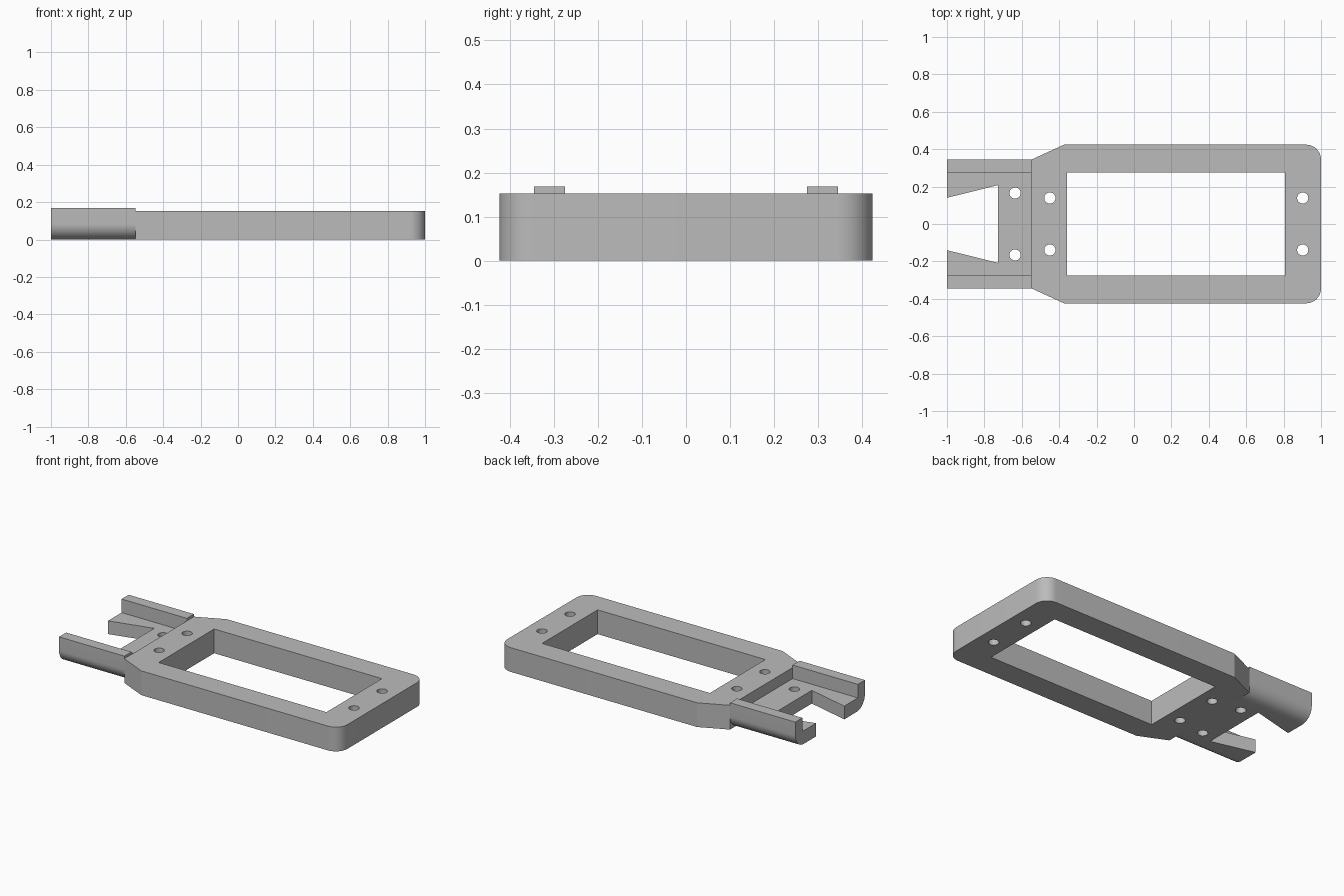
import bpy, bmesh, math
from mathutils import Vector

if "Cube" in bpy.data.objects:
    bpy.data.objects.remove(bpy.data.objects["Cube"])

HEIGHT = 0.152       # frame thickness
RAIL_TOP = 0.168     # top of the side rails
FLOOR = 0.083        # thickness of the recessed tray floor
JOIN = -0.547        # where tray meets frame

grey = bpy.data.materials.new("plain grey")
grey.diffuse_color = (0.5, 0.5, 0.5, 1)
grey.use_nodes = True
grey.node_tree.nodes["Principled BSDF"].inputs["Base Color"].default_value = grey.diffuse_color


def prism(name, points, offset):
    """Extrude a closed loop of 3D points along an offset."""
    bm = bmesh.new()
    face = bm.faces.new([bm.verts.new(p) for p in points])
    ext = bmesh.ops.extrude_face_region(bm, geom=[face])
    moved = [v for v in ext["geom"] if isinstance(v, bmesh.types.BMVert)]
    bmesh.ops.translate(bm, verts=moved, vec=Vector(offset))
    bmesh.ops.recalc_face_normals(bm, faces=bm.faces[:])
    mesh = bpy.data.meshes.new(name)
    bm.to_mesh(mesh)
    bm.free()
    mesh.materials.append(grey)
    ob = bpy.data.objects.new(name, mesh)
    bpy.context.collection.objects.link(ob)
    return ob


def arc(cx, cy, r, a0, a1, steps=12):
    angles = [math.radians(a0 + (a1 - a0) * i / steps) for i in range(steps + 1)]
    return [(cx + r * math.cos(a), cy + r * math.sin(a)) for a in angles]


def mirrored(half):
    """Close a half outline by reflecting its second coordinate."""
    return half, [(a, -b) for a, b in reversed(half)]


def cutter(points):
    return prism("cutter", [(x, y, -0.1) for x, y in points], (0, 0, 0.4))


def hole(x, y):
    return cutter(arc(x, y, 0.03, 0, 345, 23))


def carve(ob, cutters):
    """Subtract every cutter, bake the result and remove the helpers."""
    for c in cutters:
        c.hide_render = True
        mod = ob.modifiers.new("cut", "BOOLEAN")
        mod.operation = "DIFFERENCE"
        mod.solver = "EXACT"
        mod.object = c
    graph = bpy.context.evaluated_depsgraph_get()
    baked = bpy.data.meshes.new_from_object(ob.evaluated_get(graph))
    ob.modifiers.clear()
    ob.data = baked
    for c in cutters:
        bpy.data.objects.remove(c)


# Frame: tapered at the tray end, rounded at the far end
half = [(JOIN, 0.345), (-0.374, 0.424)] + arc(0.92, 0.344, 0.08, 90, 0)
upper, lower = mirrored(half)
frame = prism("frame", [(x, y, 0) for x, y in upper + lower], (0, 0, HEIGHT))
window = cutter([(-0.358, -0.275), (0.806, -0.275), (0.806, 0.275), (-0.358, 0.275)])
carve(frame, [window] + [hole(x, s * 0.139) for x in (-0.45, 0.902) for s in (-1, 1)])

# Tray: channel section with side rails and rounded lower edges
r = 0.083
side = [(0.275, FLOOR), (0.275, RAIL_TOP), (0.345, RAIL_TOP)] + arc(0.345 - r, r, r, 0, -90)
section = side + [(-y, z) for y, z in reversed(side)]
tray = prism("tray", [(-1, y, z) for y, z in section], (1 + JOIN, 0, 0))
# flared notch in the open end
slope = (0.208 - 0.14) / (1 - 0.727)
notch = cutter([(-0.727, 0.208), (-1.1, 0.14 - 0.1 * slope),
                (-1.1, -0.14 + 0.1 * slope), (-0.727, -0.208)])
carve(tray, [notch] + [hole(-0.636, s * 0.165) for s in (-1, 1)])

# Smooth the curved walls, keep the corners crisp
for ob in (frame, tray):
    ob.select_set(True)
bpy.context.view_layer.objects.active = frame
bpy.ops.object.shade_smooth_by_angle(angle=math.radians(20))
